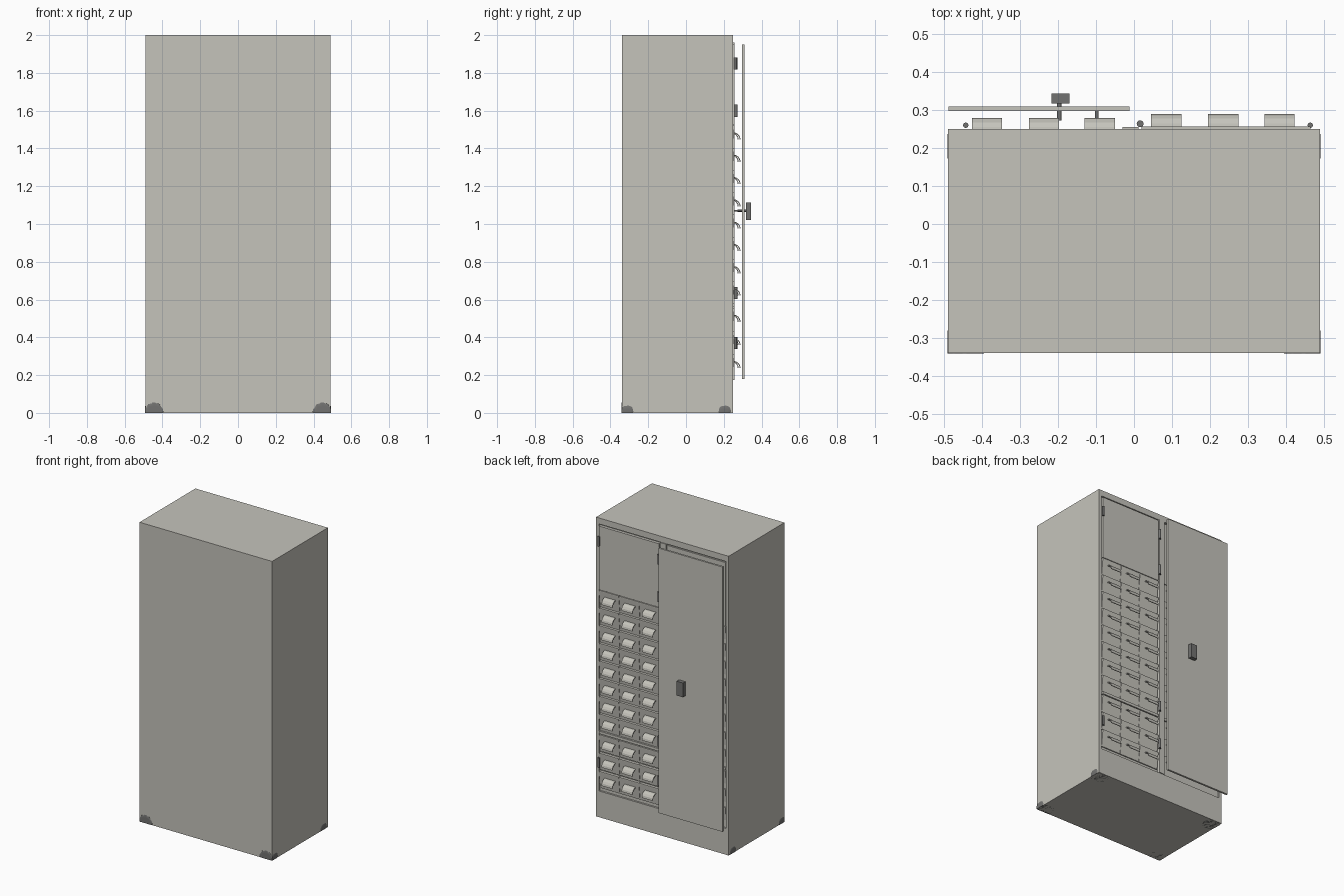
import bpy, bmesh, math
from mathutils import Vector

if "Cube" in bpy.data.objects:
    bpy.data.objects.remove(bpy.data.objects["Cube"])


def mat(name, c):
    m = bpy.data.materials.new(name)
    m.diffuse_color = (*c, 1)
    m.use_nodes = True
    m.node_tree.nodes["Principled BSDF"].inputs["Base Color"].default_value = m.diffuse_color
    return m


GREY = mat("warm light grey", (0.56, 0.55, 0.50))
DARK = mat("dark grey", (0.17, 0.17, 0.165))


def finish(name, bm, m):
    bmesh.ops.recalc_face_normals(bm, faces=bm.faces)
    me = bpy.data.meshes.new(name)
    bm.to_mesh(me)
    bm.free()
    me.materials.append(m)
    o = bpy.data.objects.new(name, me)
    bpy.context.collection.objects.link(o)
    return o


def box(name, x0, x1, y0, y1, z0, z1, m=GREY):
    bm = bmesh.new()
    bmesh.ops.create_cube(bm, size=1)
    for v in bm.verts:
        v.co = Vector((x1 if v.co.x > 0 else x0, y1 if v.co.y > 0 else y0, z1 if v.co.z > 0 else z0))
    return finish(name, bm, m)


def extrude_x(name, profile, x0, x1, m=GREY):
    # closed (y, z) profile swept along x
    bm = bmesh.new()
    a = [bm.verts.new((x0, y, z)) for y, z in profile]
    b = [bm.verts.new((x1, y, z)) for y, z in profile]
    n = len(a)
    bm.faces.new(a)
    bm.faces.new(b[::-1])
    for i in range(n):
        bm.faces.new((a[i], b[i], b[(i + 1) % n], a[(i + 1) % n]))
    return finish(name, bm, m)


def cylinder(name, loc, r, h, axis='Z', m=GREY, seg=16):
    bpy.ops.mesh.primitive_cylinder_add(vertices=seg, radius=r, depth=h, location=loc,
                                        rotation=(math.pi / 2, 0, 0) if axis == 'Y' else (0, 0, 0))
    o = bpy.context.object
    o.name = name
    o.data.materials.append(m)
    bpy.ops.object.shade_smooth_by_angle()
    return o


# Cabinet shell
box("cabinet_core", -0.47, 0.47, -0.338, 0.238, 0.004, 1.996)
for s, side in ((-1, "left"), (1, "right")):
    box(side + "_side_panel", min(s * 0.47, s * 0.49), max(s * 0.47, s * 0.49), -0.34, 0.25, 0, 2)
box("top_panel", -0.47, 0.47, -0.34, 0.25, 1.96, 2)
box("front_panel", -0.47, 0.47, -0.34, -0.32, 0, 1.96)
box("plinth", -0.47, 0.47, -0.32, 0.25, 0, 0.175)
box("centre_post", -0.03, 0.012, 0.23, 0.256, 0.175, 1.96)

# Rows of bins with hooded pulls on both halves
rows = [1.465 - 0.118 * i for i in range(8)] + [0.5, 0.377, 0.255]
for s, side, yf in ((-1, "left", 0.247), (1, "right", 0.257)):
    xa, xb = (-0.465, -0.032) if s < 0 else (0.02, 0.465)
    box(side + "_blank_panel", xa, xb, 0.236, yf, 1.525, 1.95)
    box(side + "_bin_divider", xa, xb, 0.236, yf, 0.562, 0.58)
    w = (xb - xa) / 3
    cols = (-0.387, -0.237, -0.09) if s < 0 else (0.085, 0.235, 0.383)
    for z in rows:
        for k, cx in enumerate(cols):
            # slightly tilted bin front
            x0 = xa + k * w
            extrude_x(side + "_bin_front", [(0.232, z - 0.059), (yf - 0.012, z - 0.059), (yf, z + 0.05),
                                            (yf, z + 0.056), (0.232, z + 0.056)], x0 + 0.001, x0 + w - 0.001)
            # curved hood pull
            arc = [math.radians(t) for t in (90, 68, 45, 22, 0)]
            outer = [(yf - 0.006 + 0.038 * math.cos(t), z - 0.018 + 0.038 * math.sin(t)) for t in arc]
            inner = [(yf - 0.006 + 0.033 * math.cos(t), z - 0.018 + 0.033 * math.sin(t)) for t in arc[::-1]]
            extrude_x(side + "_bin_pull", outer + inner, cx - 0.04, cx + 0.04)

# Hinges along the post and outer edges
for z in (1.85, 1.60, 0.635, 0.37):
    cylinder("post_hinge", (0.016, 0.264, z), 0.009, 0.065, m=DARK)
for z in (1.85, 0.37):
    for x in (-0.443, 0.464):
        cylinder("edge_hinge", (x, 0.26, z), 0.007, 0.065, m=DARK)

# Covering door with latch handle
box("door", -0.488, -0.012, 0.297, 0.31, 0.18, 1.95)
box("door_handle", -0.217, -0.17, 0.317, 0.343, 1.02, 1.115, DARK)
cylinder("handle_shaft", (-0.197, 0.297, 1.07), 0.006, 0.05, 'Y', DARK)
cylinder("door_runner", (-0.098, 0.28, 1.07), 0.005, 0.05, 'Y', DARK)

# Rounded feet that just show at the bottom corners
for x in (-0.446, 0.446):
    for y in (-0.312, 0.205):
        bpy.ops.mesh.primitive_uv_sphere_add(segments=24, ring_count=12, radius=1, location=(x, y, 0.005))
        o = bpy.context.object
        o.name = "foot"
        o.scale = (0.058, 0.058, 0.058)
        o.data.materials.append(DARK)
        # flatten onto the shell and floor
        for v in o.data.vertices:
            wx, wy, wz = x + v.co.x * 0.058, y + v.co.y * 0.058, 0.005 + v.co.z * 0.058
            wx, wy, wz = max(-0.4915, min(0.4915, wx)), max(-0.3415, min(0.248, wy)), max(0, wz)
            v.co = ((wx - x) / 0.058, (wy - y) / 0.058, (wz - 0.005) / 0.058)
        bpy.ops.object.shade_smooth_by_angle()
